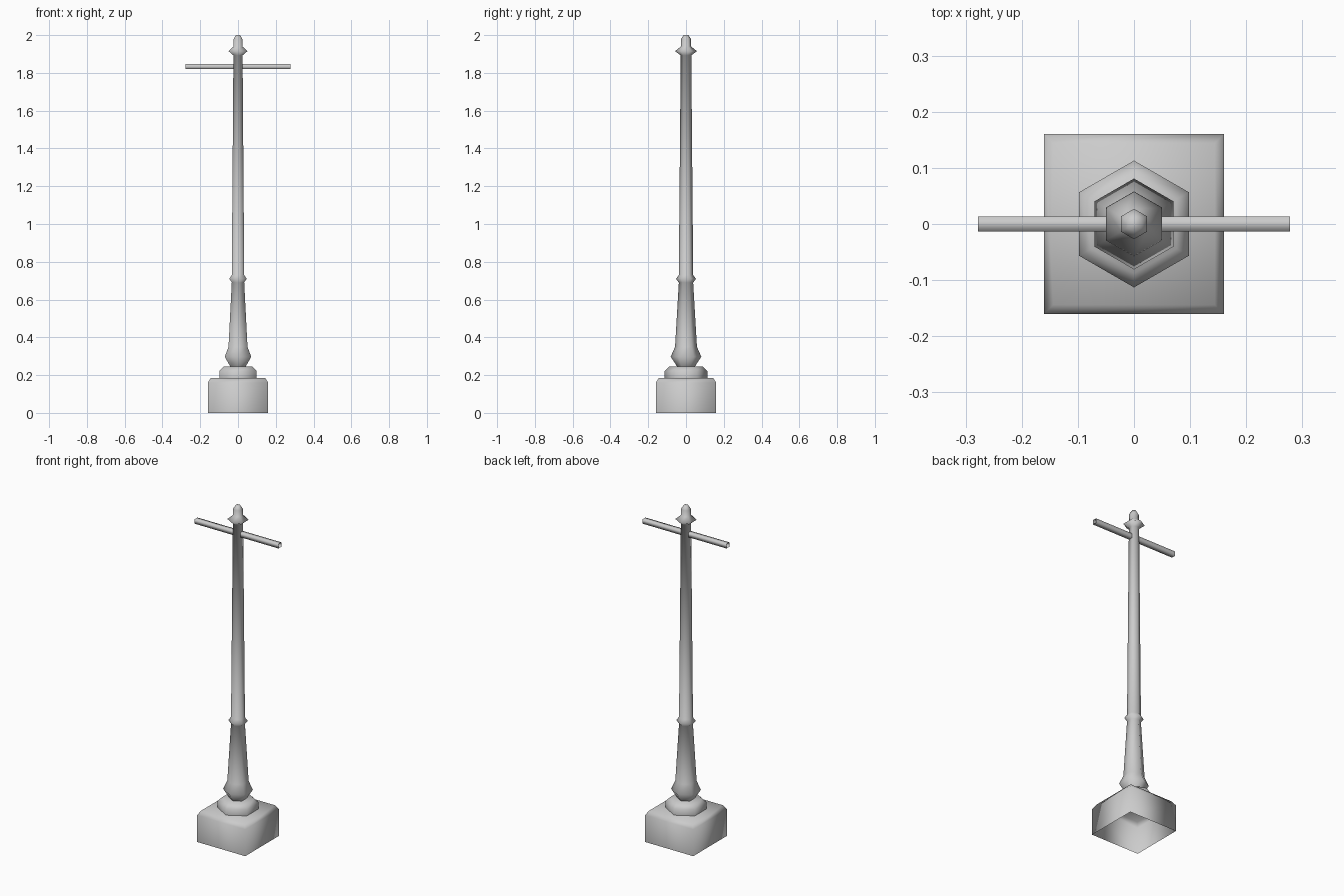
import bpy, bmesh, math

if "Cube" in bpy.data.objects:
    bpy.data.objects.remove(bpy.data.objects["Cube"])


def lathe(name, profile, sides, start, cap_top=True, axis="Z"):
    """Stack polygon rings (radius, height) into a faceted turned shape."""
    bm = bmesh.new()
    rings = []
    for r, h in profile:
        ring = []
        for i in range(sides):
            a = start + 2 * math.pi * i / sides
            u, v = r * math.cos(a), r * math.sin(a)
            ring.append(bm.verts.new((u, v, h) if axis == "Z" else (h, u, v)))
        rings.append(ring)
    for lo, hi in zip(rings, rings[1:]):
        for i in range(sides):
            j = (i + 1) % sides
            bm.faces.new((lo[i], lo[j], hi[j], hi[i]))
    if cap_top:
        bm.faces.new(rings[-1])
    for f in bm.faces:
        f.smooth = True
    mesh = bpy.data.meshes.new(name)
    bm.to_mesh(mesh)
    bm.free()
    obj = bpy.data.objects.new(name, mesh)
    bpy.context.collection.objects.link(obj)
    return obj


HEX = math.pi / 2
SQ = math.pi / 4
R2 = math.sqrt(2)

# square plinth, open underneath, with a chamfered top edge
lathe("plinth", [(0.16 * R2, 0), (0.16 * R2, 0.16), (0.144 * R2, 0.185)], 4, SQ)

# hexagonal step on the plinth
lathe("base_step", [(0.113, 0.185), (0.113, 0.222), (0.088, 0.245)], 6, HEX)

# tapering hexagonal post with foot bulge, collar and finial
lathe("post", [
    (0.047, 0.245), (0.081, 0.297), (0.058, 0.35), (0.038, 0.69),
    (0.053, 0.71), (0.038, 0.73), (0.028, 1.893), (0.058, 1.915),
    (0.027, 1.94), (0.027, 1.978), (0.013, 2.0)], 6, HEX)

# ladder bar: square tube with open ends
lathe("ladder_bar", [(0.0133 * R2, -0.278), (0.0133 * R2, 0.278)], 4, SQ,
      cap_top=False, axis="X").location.z = 1.833
